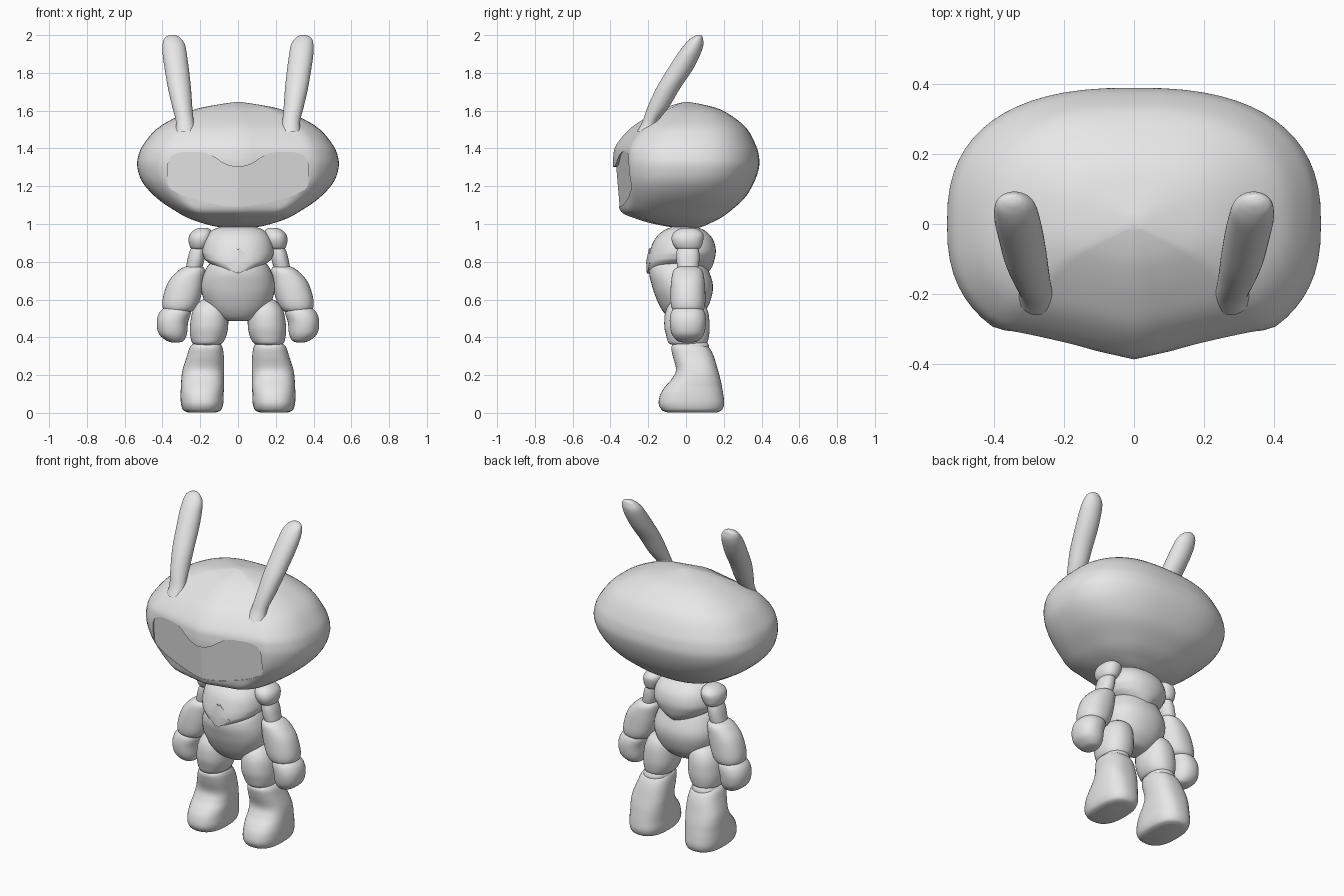
import bpy, bmesh, math

grey = bpy.data.materials.new("light_grey")
grey.diffuse_color = (0.8, 0.8, 0.8, 1)


def finish(name, bm, angle=40):
    bmesh.ops.recalc_face_normals(bm, faces=bm.faces)
    me = bpy.data.meshes.new(name)
    bm.to_mesh(me)
    bm.free()
    me.materials.append(grey)
    ob = bpy.data.objects.new(name, me)
    bpy.context.collection.objects.link(ob)
    smooth(ob, angle)
    return ob


def smooth(ob, angle):
    bpy.ops.object.select_all(action='DESELECT')
    ob.select_set(True)
    bpy.context.view_layer.objects.active = ob
    bpy.ops.object.shade_smooth_by_angle(angle=math.radians(angle))


def catmull(rows, steps):
    """Smoothly resample a list of equally long tuples."""
    out = []
    for i in range(len(rows) - 1):
        a, b, c, d = (rows[max(0, min(len(rows) - 1, i + k))] for k in (-1, 0, 1, 2))
        for j in range(steps):
            t = j / steps
            out.append([0.5 * (2 * q + (r - p) * t + (2 * p - 5 * q + 4 * r - s) * t * t
                               + (3 * q - p - 3 * r + s) * t ** 3)
                        for p, q, r, s in zip(a, b, c, d)])
    return out + [list(rows[-1])]


def loft(name, rows, side=1, n=2.2, seg=40, steps=5, fix=None):
    """Rows are (z, centre x, half width, front y, back y) of level rings."""
    bm = bmesh.new()
    rings = []
    for z, cx, rx, y0, y1 in catmull(rows, steps):
        ring = []
        for k in range(seg):
            a = 2 * math.pi * k / seg
            c, s = math.cos(a), math.sin(a)
            x = cx + rx * math.copysign(abs(c) ** (2 / n), c)
            y = (y0 + y1) / 2 + (y1 - y0) / 2 * math.copysign(abs(s) ** (2 / n), s)
            p = (side * x, y, z)
            ring.append(bm.verts.new(fix(p, y0) if fix else p))
        rings.append(ring)
    for r0, r1 in zip(rings, rings[1:]):
        for k in range(seg):
            bm.faces.new((r0[k], r0[(k + 1) % seg], r1[(k + 1) % seg], r1[k]))
    bm.faces.new(rings[0])
    bm.faces.new(rings[-1])
    return finish(name, bm)


# Head: wide rounded shell with a shallow V-shaped front
head = loft("head", [
    (0.978, 0, .05, -.03, .06), (0.987, 0, .12, -.10, .09), (1.005, 0, .19, -.19, .13),
    (1.03, 0, .26, -.27, .18), (1.065, 0, .325, -.343, .23), (1.137, 0, .43, -.364, .31),
    (1.22, 0, .505, -.378, .36), (1.30, 0, .533, -.386, .387), (1.36, 0, .528, -.385, .386),
    (1.417, 0, .503, -.37, .37), (1.50, 0, .435, -.302, .326), (1.56, 0, .338, -.216, .26),
    (1.607, 0, .227, -.13, .18), (1.63, 0, .12, -.07, .10), (1.645, 0, .02, -.015, .02)],
    n=2.5, seg=64, fix=lambda p, front: (p[0], max(p[1], front + .225 * abs(p[0])), p[2]))

# Visor recess: strip-built cutter with a V-shaped floor
half = [(0, 1.303, 1.093), (.04, 1.307, 1.094), (.08, 1.323, 1.098), (.12, 1.35, 1.104),
        (.17, 1.375, 1.115), (.23, 1.382, 1.13), (.29, 1.38, 1.15), (.34, 1.368, 1.175),
        (.362, 1.345, 1.19), (.372, 1.31, 1.215)]
half = catmull(half, 3)
cols = [(-x, t, b) for x, t, b in reversed(half[1:])] + half
bm = bmesh.new()
loops = []
for x, t, b in cols:
    floor = lambda z: -.369 + .205 * abs(x) + .085 * (1.3 - z)
    loops.append([bm.verts.new(p) for p in
                  ((x, -.6, b), (x, -.6, t), (x, floor(t), t), (x, floor(b), b))])
for p, q in zip(loops, loops[1:]):
    for k in range(4):
        bm.faces.new((p[k], p[(k + 1) % 4], q[(k + 1) % 4], q[k]))
bm.faces.new(loops[0])
bm.faces.new(loops[-1])
cutter = finish("visor_cutter", bm)
cutter.hide_render = True
mod = head.modifiers.new("visor", 'BOOLEAN')
mod.operation = 'DIFFERENCE'
mod.solver = 'EXACT'
mod.object = cutter
bpy.context.view_layer.objects.active = head
bpy.ops.object.modifier_apply(modifier="visor")
bpy.data.objects.remove(cutter)
smooth(head, 35)

# Chest with a V-shaped lower edge
loft("chest", [
    (.715, 0, .08, -.12, .06), (.728, 0, .13, -.185, .10), (.76, 0, .17, -.202, .13),
    (.80, 0, .183, -.202, .148), (.86, 0, .19, -.19, .158), (.92, 0, .175, -.165, .142),
    (.965, 0, .14, -.12, .10), (.985, 0, .09, -.07, .05)],
    fix=lambda p, f: (p[0], p[1], p[2] + .4 * abs(p[0]) * max(0, .85 - p[2]) / .13))

# Belly and hips
loft("belly", [
    (.487, 0, .05, -.05, .03), (.50, 0, .10, -.09, .065), (.55, 0, .155, -.13, .11),
    (.62, 0, .188, -.163, .137), (.68, 0, .195, -.182, .142), (.74, 0, .18, -.195, .125),
    (.79, 0, .15, -.185, .10), (.805, 0, .10, -.13, .06)])

# Diamond plate on the chest
bm = bmesh.new()
edge = [(0, -.194, .88), (.085, -.19, .80), (0, -.208, .73), (-.085, -.19, .80)]
front = [bm.verts.new(p) for p in edge]
back = [bm.verts.new((x * .9, -.15, z)) for x, y, z in edge]
mid = bm.verts.new((0, -.211, .80))
for k in range(4):
    j = (k + 1) % 4
    bm.faces.new((front[k], front[j], mid))
    bm.faces.new((front[k], back[k], back[j], front[j]))
bm.faces.new(back)
bmesh.ops.bevel(bm, geom=[e for e in bm.edges if e.verts[0] in front and e.verts[1] in back
                          or e.verts[1] in front and e.verts[0] in back],
                offset=.012, segments=3, affect='EDGES')
finish("chest_diamond", bm, 30)

# Paired parts
for side, tag in ((-1, "right"), (1, "left")):
    loft(tag + "_ear", [
        (1.49, .278, .055, -.26, -.15), (1.54, .281, .047, -.232, -.15),
        (1.62, .295, .053, -.203, -.09), (1.72, .31, .061, -.157, -.03),
        (1.82, .324, .064, -.097, .037), (1.90, .335, .064, -.045, .077),
        (1.95, .34, .059, -.008, .092), (1.98, .346, .046, .022, .09),
        (1.995, .347, .028, .045, .085), (2.0, .347, .012, .058, .078)], side, n=2)
    loft(tag + "_shoulder", [
        (.86, .205, .02, -.02, .04), (.872, .205, .045, -.055, .075), (.91, .20, .062, -.075, .09),
        (.945, .195, .06, -.072, .092), (.97, .188, .042, -.045, .068),
        (.98, .185, .02, -.02, .04)], side)
    loft(tag + "_upper_arm", [
        (.74, .24, .04, -.04, .06), (.80, .225, .045, -.05, .07), (.85, .215, .043, -.05, .07),
        (.90, .20, .035, -.04, .06)], side)
    loft(tag + "_forearm", [
        (.53, .313, .05, -.045, .065), (.545, .312, .08, -.07, .092), (.58, .305, .096, -.081, .102),
        (.64, .29, .1, -.082, .102), (.70, .272, .093, -.078, .098), (.75, .247, .073, -.068, .088),
        (.772, .235, .05, -.045, .065), (.778, .233, .025, -.02, .04)], side)
    loft(tag + "_hand", [
        (.373, .33, .02, -.02, .04), (.384, .333, .048, -.05, .07), (.42, .345, .075, -.076, .096),
        (.48, .347, .083, -.086, .106), (.53, .333, .084, -.08, .10),
        (.56, .322, .065, -.06, .08)], side)
    loft(tag + "_thigh", [
        (.36, .165, .06, -.07, .09), (.37, .162, .08, -.092, .112), (.41, .157, .096, -.105, .122),
        (.46, .153, .101, -.115, .125), (.53, .148, .095, -.11, .118),
        (.58, .14, .075, -.085, .095), (.61, .135, .035, -.04, .05)], side)
    loft(tag + "_knee", [
        (.28, .17, .06, -.05, .10), (.33, .168, .077, -.06, .12), (.36, .165, .077, -.06, .12),
        (.39, .162, .06, -.05, .10)], side)
    loft(tag + "_boot", [
        (.003, .19, .075, -.10, .165), (.015, .19, .10, -.128, .19), (.05, .19, .112, -.145, .202),
        (.10, .19, .114, -.135, .197), (.14, .188, .114, -.11, .19), (.18, .187, .113, -.075, .182),
        (.23, .183, .11, -.053, .168), (.30, .173, .098, -.07, .147), (.345, .169, .087, -.078, .122),
        (.365, .167, .07, -.065, .085), (.372, .166, .04, -.04, .05)], side, n=2.5,
        fix=lambda p, f: (p[0], p[1], max(0, p[2])))
